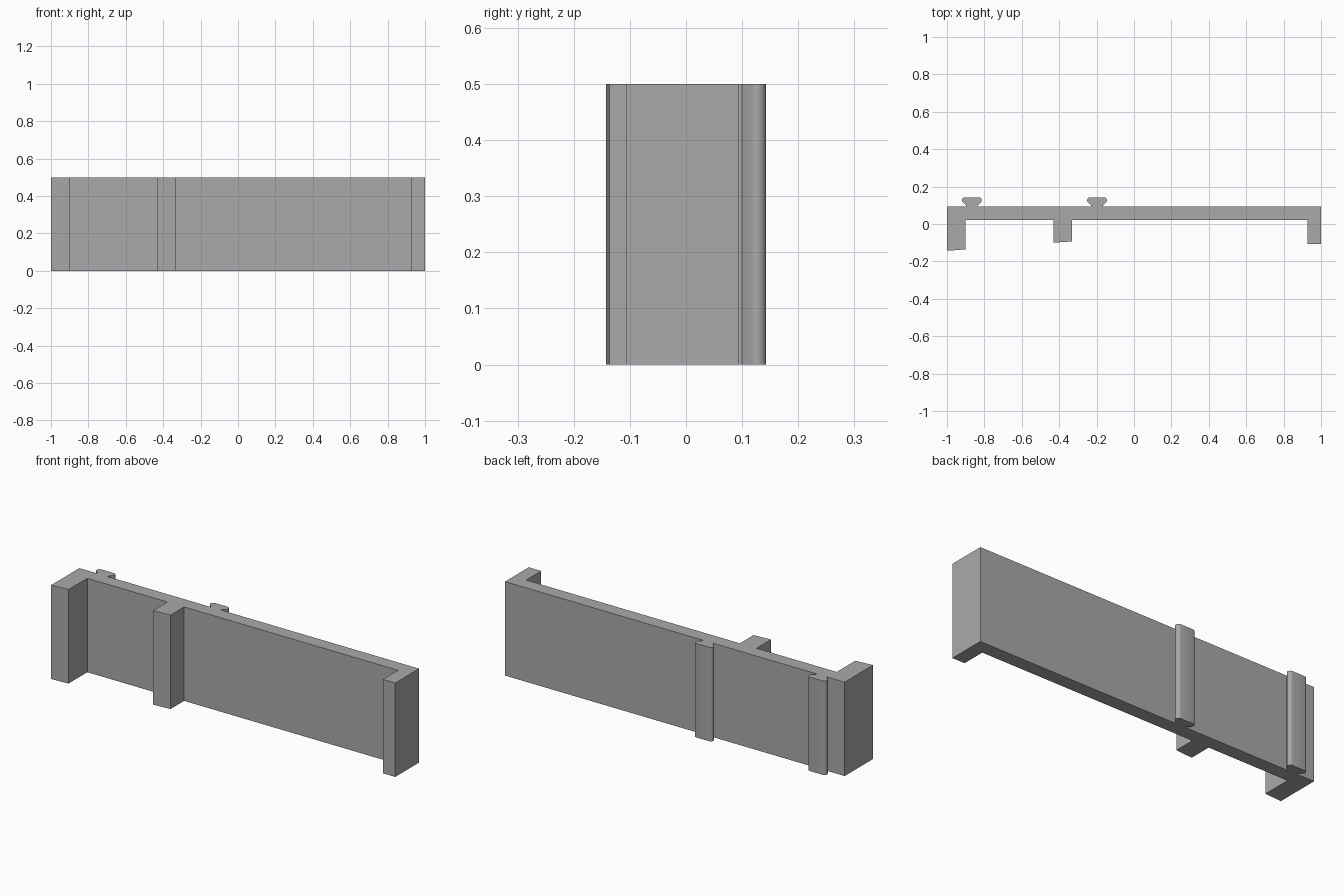
import bpy, bmesh, math

HEIGHT = 0.5
PLATE_FRONT, PLATE_BACK = 0.021, 0.094
RAIL_CENTRES = (-0.198, -0.867)

cube = bpy.data.objects.get("Cube")
if cube:
    bpy.data.objects.remove(cube, do_unlink=True)

grey = bpy.data.materials.new("plain_grey")
grey.use_nodes = True
colour = (0.4, 0.4, 0.4, 1)
grey.diffuse_color = colour
grey.node_tree.nodes["Principled BSDF"].inputs["Base Color"].default_value = colour


def rail_outline(cx):
    """Dovetail rail with rounded shoulders, traced from right to left."""
    radius = 0.016
    half = [(0.031, PLATE_BACK), (0.031, 0.1)]
    for i in range(7):
        a = math.radians(-35 + 125 * i / 6)
        half.append((0.037 + radius * math.cos(a), 0.127 + radius * math.sin(a)))
    right = [(cx + x, y) for x, y in half]
    left = [(cx - x, y) for x, y in reversed(half)]
    return right + left


# Front side of the wall: end post, middle post and corner post
outline = [
    (-1, -0.143), (-0.902, -0.136), (-0.902, PLATE_FRONT),
    (-0.43, PLATE_FRONT), (-0.43, -0.1), (-0.332, -0.093), (-0.332, PLATE_FRONT),
    (0.927, PLATE_FRONT), (0.927, -0.106), (1, -0.106),
    (1, PLATE_BACK),
]
# Back side of the wall: two dovetail rails
for centre in RAIL_CENTRES:
    outline += rail_outline(centre)
outline.append((-1, PLATE_BACK))

# Extrude the outline to full height
bm = bmesh.new()
base = bm.faces.new([bm.verts.new((x, y, 0)) for x, y in outline])
result = bmesh.ops.extrude_face_region(bm, geom=[base], use_keep_orig=True)
top = [v for v in result["geom"] if isinstance(v, bmesh.types.BMVert)]
bmesh.ops.translate(bm, verts=top, vec=(0, 0, HEIGHT))
bmesh.ops.recalc_face_normals(bm, faces=bm.faces)
mesh = bpy.data.meshes.new("wall_profile")
bm.to_mesh(mesh)
bm.free()
mesh.materials.append(grey)

wall = bpy.data.objects.new("wall_profile", mesh)
bpy.context.collection.objects.link(wall)

# Smooth the rounded rail shoulders, keep the corners sharp
bpy.ops.object.select_all(action="DESELECT")
wall.select_set(True)
bpy.context.view_layer.objects.active = wall
bpy.ops.object.shade_smooth_by_angle(angle=math.radians(30))
